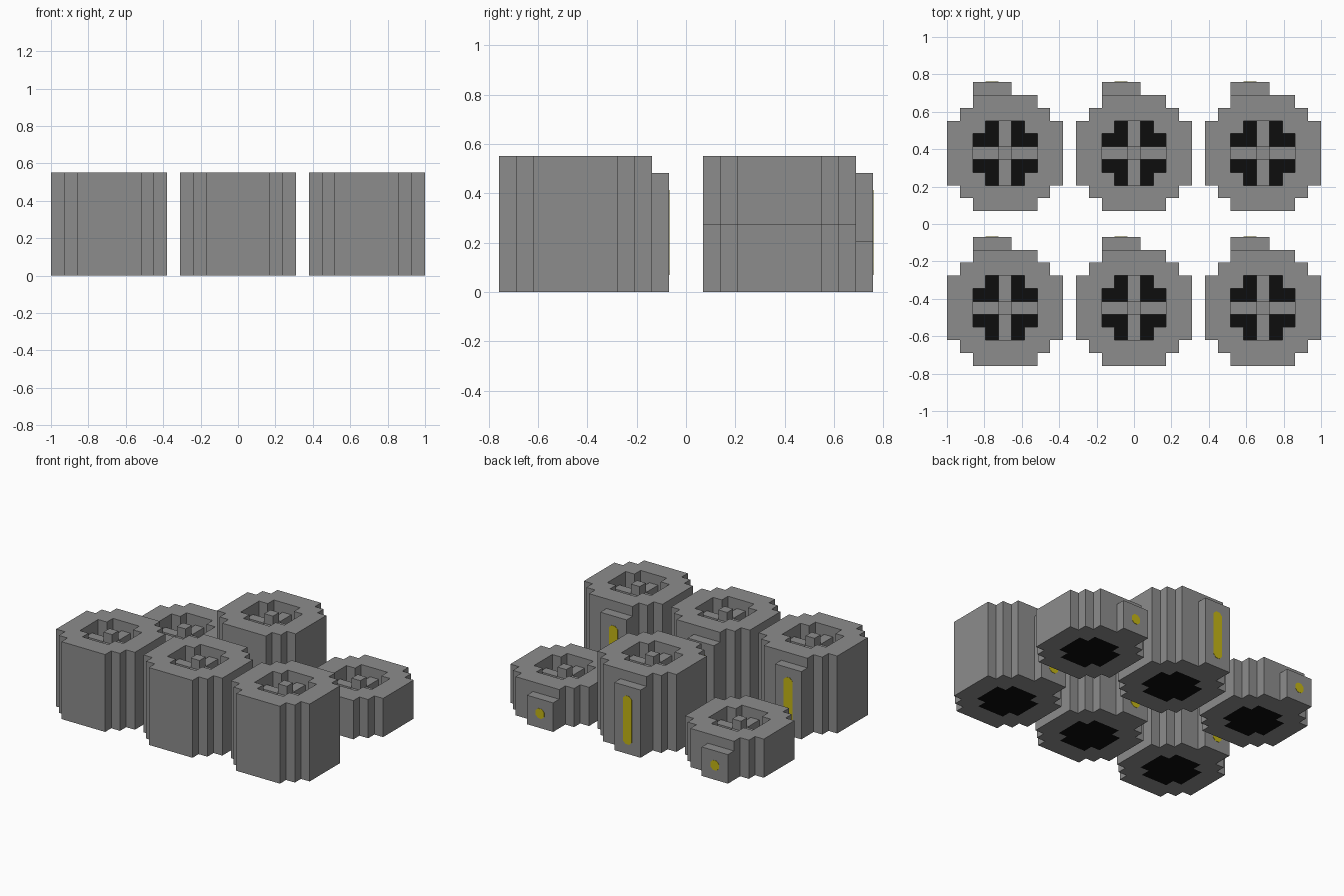
import bpy
import math

if "Cube" in bpy.data.objects:
    bpy.data.objects.remove(bpy.data.objects["Cube"])

V = 2 / 29  # one grid step of the blocky style


def material(name, rgb):
    m = bpy.data.materials.new(name)
    m.diffuse_color = (*rgb, 1)
    m.use_nodes = True
    m.node_tree.nodes["Principled BSDF"].inputs["Base Color"].default_value = m.diffuse_color
    return m


GREY = material("stone_grey", (0.265, 0.265, 0.265))
BLACK = material("black", (0.004, 0.004, 0.004))
YELLOW = material("yellow", (0.55, 0.46, 0.007))


def mirrored(q):
    """Mirror the points of one quarter into a full closed outline."""
    r = q[::-1]
    return (q + [(-x, y) for x, y in r] + [(-x, -y) for x, y in q]
            + [(x, -y) for x, y in r])


def prism(name, outlines, z0, z1, mat, at, upright=False):
    """Extrude outlines (the second one is a hole); sizes are in grid steps."""
    cu = bpy.data.curves.new(name, 'CURVE')
    cu.dimensions = '2D'
    cu.fill_mode = 'BOTH'
    cu.extrude = (z1 - z0) / 2 * V
    for pts in outlines:
        s = cu.splines.new('POLY')
        s.points.add(len(pts) - 1)
        for p, (x, y) in zip(s.points, pts):
            p.co = (x * V, y * V, 0, 1)
        s.use_cyclic_u = True
    tmp = bpy.data.objects.new(name + "_curve", cu)
    bpy.context.collection.objects.link(tmp)
    dg = bpy.context.evaluated_depsgraph_get()
    me = bpy.data.meshes.new_from_object(tmp.evaluated_get(dg))
    bpy.data.objects.remove(tmp)
    me.materials.clear()
    me.materials.append(mat)
    for p in me.polygons:
        p.use_smooth = False
        p.material_index = 0
    ob = bpy.data.objects.new(name, me)
    bpy.context.collection.objects.link(ob)
    mid = (z0 + z1) / 2
    if upright:
        ob.rotation_euler.x = math.pi / 2
        ob.location = (at[0] * V, (at[1] + mid) * V, at[2] * V)
    else:
        ob.location = (at[0] * V, at[1] * V, mid * V)
    return ob


OUTER = mirrored([(4.5, 2.5), (3.5, 2.5), (3.5, 3.5), (2.5, 3.5), (2.5, 4.5)])
INNER = mirrored([(2.5, 1.5), (1.5, 1.5), (1.5, 2.5)])
CROSS = mirrored([(2.5, 0.5), (0.5, 0.5), (0.5, 2.5)])
POST = mirrored([(0.5, 0.5)])
TAB = mirrored([(1.5, 0.5)])


def pot(tag, cx, cy, h):
    at = (cx, cy)
    prism("body_" + tag, [OUTER, INNER], 0, h, GREY, at)
    prism("floor_" + tag, [INNER], 0, 1, BLACK, at)
    prism("cross_" + tag, [CROSS], 1, h - 1, GREY, at)
    prism("post_" + tag, [POST], h - 1, h, GREY, at)
    # back tab, off centre, with a yellow marker
    prism("back_tab_" + tag, [TAB], 0, h - 1, GREY, (cx - 1, cy + 5))
    half = (h - 3) / 2
    marker = mirrored([(0.5, half - 0.29), (0.21, half)])
    prism("marker_" + tag, [marker], -0.02, 0.03, YELLOW,
          (cx - 1, cy + 5.5, 1 + half), upright=True)


# three columns, two rows; the outer back ones are half height
for col, cx in (("left", -10), ("middle", 0), ("right", 10)):
    pot("front_" + col, cx, -6.5, 8)
    pot("back_" + col, cx, 5.5, 8 if cx == 0 else 4)
